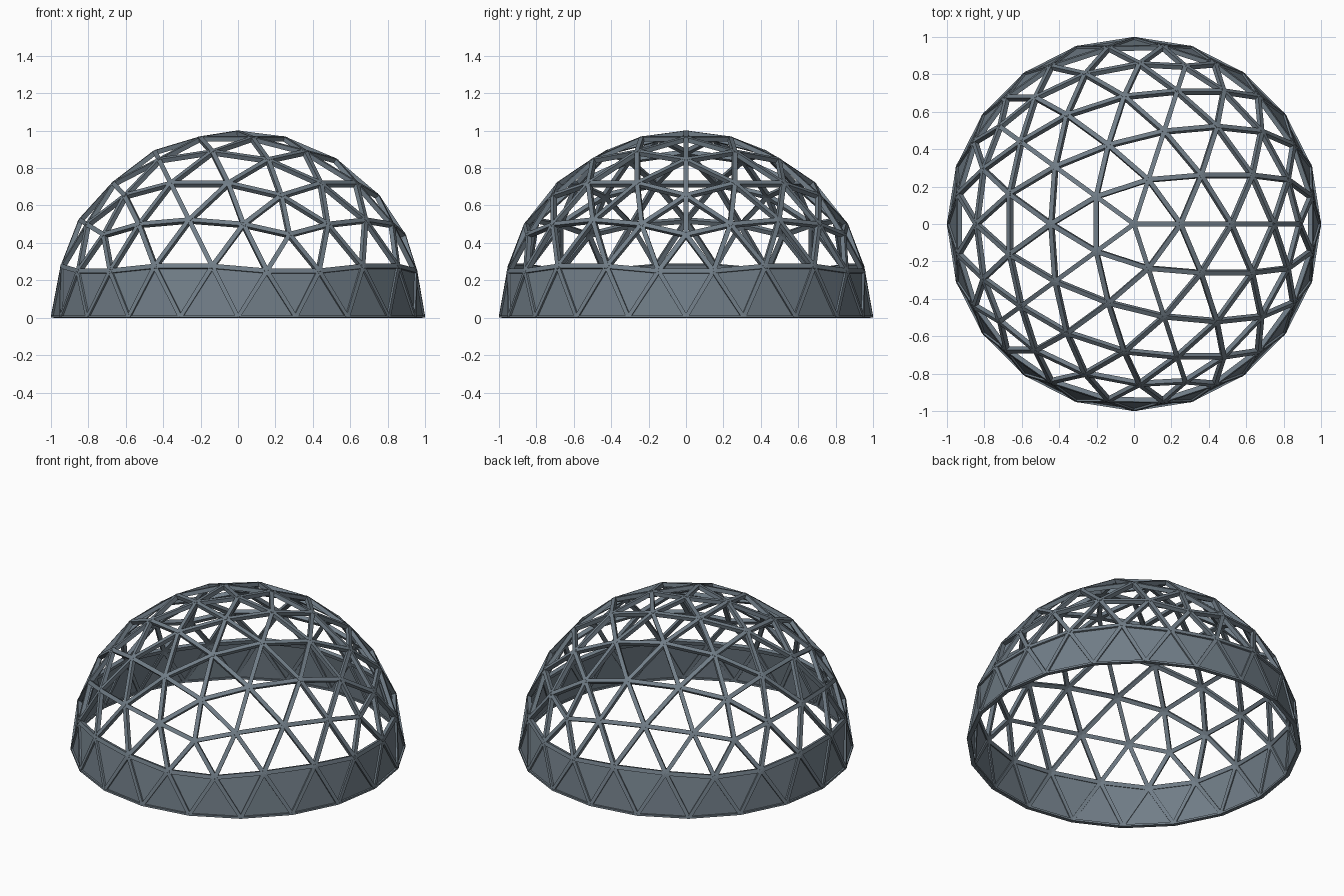
import bpy, bmesh, math
from mathutils import Vector

if "Cube" in bpy.data.objects:
    bpy.data.objects.remove(bpy.data.objects["Cube"])

R = 0.988        # radius of the strut centre lines
HALF = 0.0125    # half the strut section
FREQ = 4         # subdivisions of each icosahedron edge

mat = bpy.data.materials.new("slate grey")
mat.diffuse_color = (0.165, 0.207, 0.245, 1)
mat.use_nodes = True
mat.node_tree.nodes["Principled BSDF"].inputs["Base Color"].default_value = mat.diffuse_color


# Icosahedron standing on a vertex
def ring(z, start):
    r = math.sqrt(1 - z * z)
    return [Vector((r * math.cos(math.radians(start + 72 * i)),
                    r * math.sin(math.radians(start + 72 * i)), z)) for i in range(5)]


apex = Vector((0, 0, 1))
up, low = ring(1 / math.sqrt(5), 0), ring(-1 / math.sqrt(5), 36)
big_faces = []
for i in range(5):
    j = (i + 1) % 5
    big_faces += [(apex, up[i], up[j]), (up[i], low[i], up[j]), (low[i], low[j], up[j])]

# Subdivide, project to the sphere and keep the upper half
nodes, tris = {}, []


def node(a, b, c, i, j):
    p = (a * (FREQ - i - j) + b * i + c * j).normalized()
    key = tuple(round(v, 3) + 0.0 for v in p)
    for k, q in nodes.items():
        if (q / R - p).length < 0.01:
            return k
    nodes[key] = p * R
    return key


for a, b, c in big_faces:
    for i in range(FREQ):
        for j in range(FREQ - i):
            cells = [((i, j), (i + 1, j), (i, j + 1))]
            if i + j < FREQ - 1:
                cells.append(((i + 1, j), (i + 1, j + 1), (i, j + 1)))
            for cell in cells:
                t = [node(a, b, c, *ij) for ij in cell]
                if min(nodes[k].z for k in t) > -0.01:
                    tris.append(t)

edges = {tuple(sorted((t[n], t[(n + 1) % 3]))) for t in tris for n in range(3)}


def finish(name, bm):
    bmesh.ops.recalc_face_normals(bm, faces=bm.faces)
    me = bpy.data.meshes.new(name)
    bm.to_mesh(me)
    bm.free()
    me.materials.append(mat)
    ob = bpy.data.objects.new(name, me)
    bpy.context.collection.objects.link(ob)
    return ob


def add_strut(bm, p, q):
    along = (q - p).normalized()
    out = (p + q).normalized()
    side = along.cross(out).normalized()
    rings = []
    for end in (p - along * 0.002, q + along * 0.002):
        vs = []
        for s, o in ((-1, -1), (1, -1), (1, 1), (-1, 1)):
            v = end + side * s * HALF + out * o * HALF
            v.z = max(v.z, 0)          # flat underside on the ground
            vs.append(bm.verts.new(v))
        rings.append(vs)
    for n in range(4):
        m = (n + 1) % 4
        bm.faces.new((rings[0][n], rings[0][m], rings[1][m], rings[1][n]))
    bm.faces.new(rings[0][::-1])
    bm.faces.new(rings[1])


# Struts: open lattice, panel frames and ground ring
groups = {"lattice_struts": [], "panel_frame_struts": [], "ground_ring": []}
for e in sorted(edges):
    p, q = nodes[e[0]], nodes[e[1]]
    if max(p.z, q.z) < 0.05:
        groups["ground_ring"].append((p, q))
    elif min(p.z, q.z) < 0.05:
        groups["panel_frame_struts"].append((p, q))
    else:
        groups["lattice_struts"].append((p, q))
for name, pairs in groups.items():
    bm = bmesh.new()
    for p, q in pairs:
        add_strut(bm, p, q)
    finish(name, bm)

# Solid triangular panels around the base
bm = bmesh.new()
made = {}
for t in tris:
    if min(nodes[k].z for k in t) < 0.05:
        for k in t:
            if k not in made:
                made[k] = bm.verts.new(nodes[k])
        bm.faces.new([made[k] for k in t])
panels = finish("base_panels", bm)
mod = panels.modifiers.new("thickness", "SOLIDIFY")
mod.thickness = 0.006
mod.offset = 0
